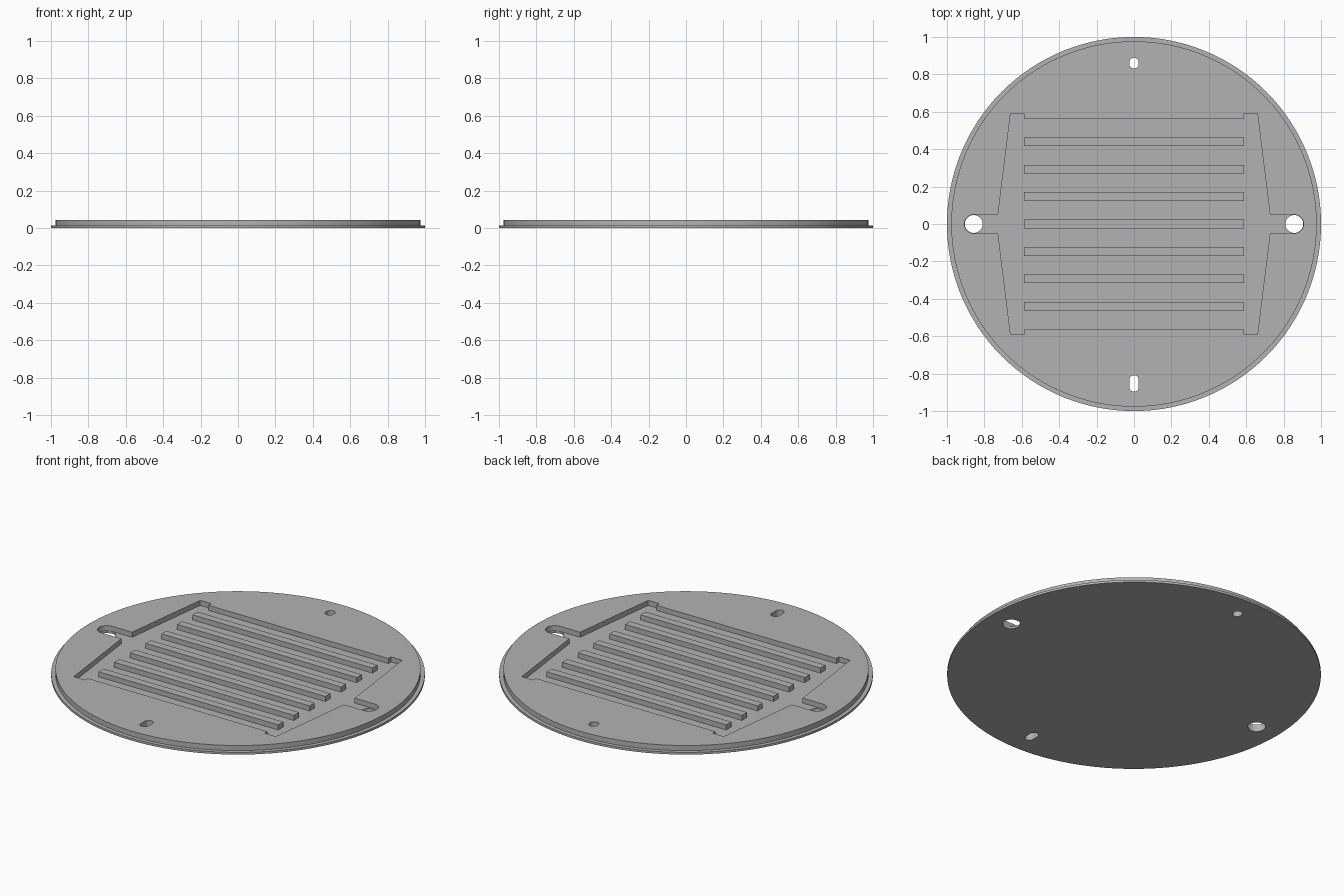
import bpy
import bmesh
from math import sin, cos, pi, radians

cube = bpy.data.objects.get("Cube")
if cube:
    bpy.data.objects.remove(cube, do_unlink=True)

FLOOR, TOP = 0.013, 0.043      # flange top / pocket floor, plate top
PITCH, RIB_W, RIB_L = 0.1465, 0.047, 1.174

grey = bpy.data.materials.new("plain_grey")
grey.use_nodes = True
colour = (0.45, 0.45, 0.45, 1)
grey.diffuse_color = colour
grey.node_tree.nodes["Principled BSDF"].inputs["Base Color"].default_value = colour


def finish(name, bm):
    bmesh.ops.recalc_face_normals(bm, faces=bm.faces[:])
    mesh = bpy.data.meshes.new(name)
    bm.to_mesh(mesh)
    bm.free()
    mesh.materials.append(grey)
    obj = bpy.data.objects.new(name, mesh)
    bpy.context.collection.objects.link(obj)
    return obj


def prism(name, outline, z0, z1):
    """Extrude a closed plan outline from z0 to z1."""
    bm = bmesh.new()
    face = bm.faces.new([bm.verts.new((x, y, z0)) for x, y in outline])
    up = bmesh.ops.extrude_face_region(bm, geom=[face])["geom"]
    for v in up:
        if isinstance(v, bmesh.types.BMVert):
            v.co.z = z1
    return finish(name, bm)


def slot(cx, cy, r, half=0.0, n=32):
    """Round hole, stretched along y by half on each side."""
    pts = []
    for side in (0, 1):
        for i in range(n // 2 + (1 if half else 0)):
            a = side * pi + 2 * pi * i / n
            pts.append((cx + r * cos(a), cy + r * sin(a) + (-half if side else half)))
    return pts


def stepped_disc(name, rings, n=128):
    """Solid of revolution from (radius, z) rings, capped at both ends."""
    bm = bmesh.new()
    loops = [[bm.verts.new((r * cos(2 * pi * i / n), r * sin(2 * pi * i / n), z))
              for i in range(n)] for r, z in rings]
    for a, b in zip(loops, loops[1:]):
        for i in range(n):
            j = (i + 1) % n
            bm.faces.new((a[i], a[j], b[j], b[i]))
    bm.faces.new(loops[0])
    bm.faces.new(loops[-1])
    return finish(name, bm)


# Flanged plate
plate = stepped_disc("flanged_plate", [(1, 0), (1, FLOOR), (0.977, FLOOR), (0.977, TOP)])

# Pocket outline: one quarter, mirrored across both axes
quarter = [(0.587, 0.564), (0.587, 0.59), (0.66, 0.59), (0.727, 0.05)]
quarter += [(0.857 + 0.05 * sin(a), 0.05 * cos(a)) for a in
            (radians(10 * i) for i in range(9))]
right = quarter + [(0.907, 0)] + [(x, -y) for x, y in reversed(quarter)]
pocket = right + [(-x, y) for x, y in reversed(right)]

# Pocket, two round side holes, and the two end slots
cutters = [prism("pocket_cutter", pocket, FLOOR, 0.1)]
for cx, cy, r, half in ((0.857, 0, 0.048, 0), (-0.857, 0, 0.048, 0),
                        (0, 0.86, 0.025, 0.004), (0, -0.853, 0.025, 0.019)):
    cutters.append(prism("hole_cutter", slot(cx, cy, r, half), -0.1, 0.2))

for cutter in cutters:
    cutter.hide_render = True
    mod = plate.modifiers.new("cut", "BOOLEAN")
    mod.operation = "DIFFERENCE"
    mod.solver = "EXACT"
    mod.object = cutter

bpy.context.view_layer.update()
graph = bpy.context.evaluated_depsgraph_get()
cut_mesh = bpy.data.meshes.new_from_object(plate.evaluated_get(graph))
plate.modifiers.clear()
plate.data = cut_mesh
for cutter in cutters:
    bpy.data.objects.remove(cutter, do_unlink=True)

bpy.ops.object.select_all(action="DESELECT")
plate.select_set(True)
bpy.context.view_layer.objects.active = plate
bpy.ops.object.shade_smooth_by_angle(angle=radians(30))

# Parallel ribs standing on the pocket floor
for k in range(-3, 4):
    y, w, l = k * PITCH, RIB_W / 2, RIB_L / 2
    prism(f"rib_{k + 4}", [(-l, y - w), (l, y - w), (l, y + w), (-l, y + w)], FLOOR, TOP)
